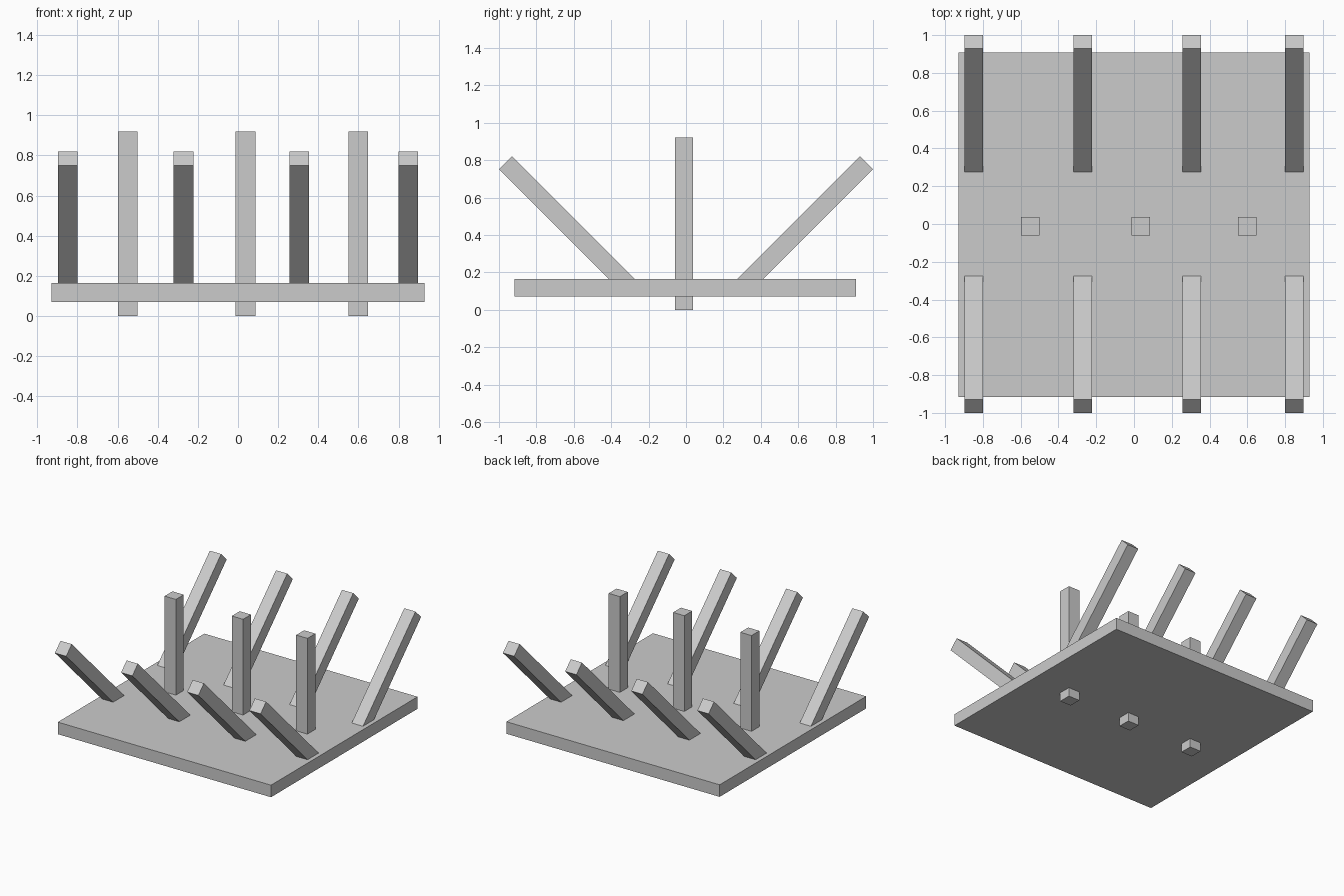
import bpy, math
from mathutils import Vector

if "Cube" in bpy.data.objects:
    bpy.data.objects.remove(bpy.data.objects["Cube"])


def box(name, lo, hi):
    """Box spanning the two given corners."""
    lo, hi = Vector(lo), Vector(hi)
    bpy.ops.mesh.primitive_cube_add(size=1, location=(lo + hi) / 2)
    ob = bpy.context.object
    ob.name = name
    ob.scale = hi - lo
    return ob


T = 0.098          # bar thickness
LENGTH = 0.95      # slanted bar length, lower end sunk into the plate

# flat base plate
box("base_plate", (-0.93, -0.917, 0.07), (0.93, 0.909, 0.165))

# upright pegs passing through the plate
for i, x in enumerate((-0.549, 0.037, 0.599)):
    box(f"upright_peg_{i + 1}", (x - T / 2, -0.06, 0), (x + T / 2, 0.038, 0.92))

# outward leaning bars, mirrored front and back
tip_y, tip_z = 0.965, 0.785
half = LENGTH / 2 * math.sqrt(0.5)
for i, x in enumerate((-0.848, -0.271, 0.305, 0.848)):
    for side, s in (("front", -1), ("back", 1)):
        bpy.ops.mesh.primitive_cube_add(
            size=1,
            location=(x, s * (tip_y - half), tip_z - half),
            rotation=(-s * math.pi / 4, 0, 0))
        ob = bpy.context.object
        ob.name = f"{side}_slanted_bar_{i + 1}"
        ob.scale = (T, T, LENGTH)
